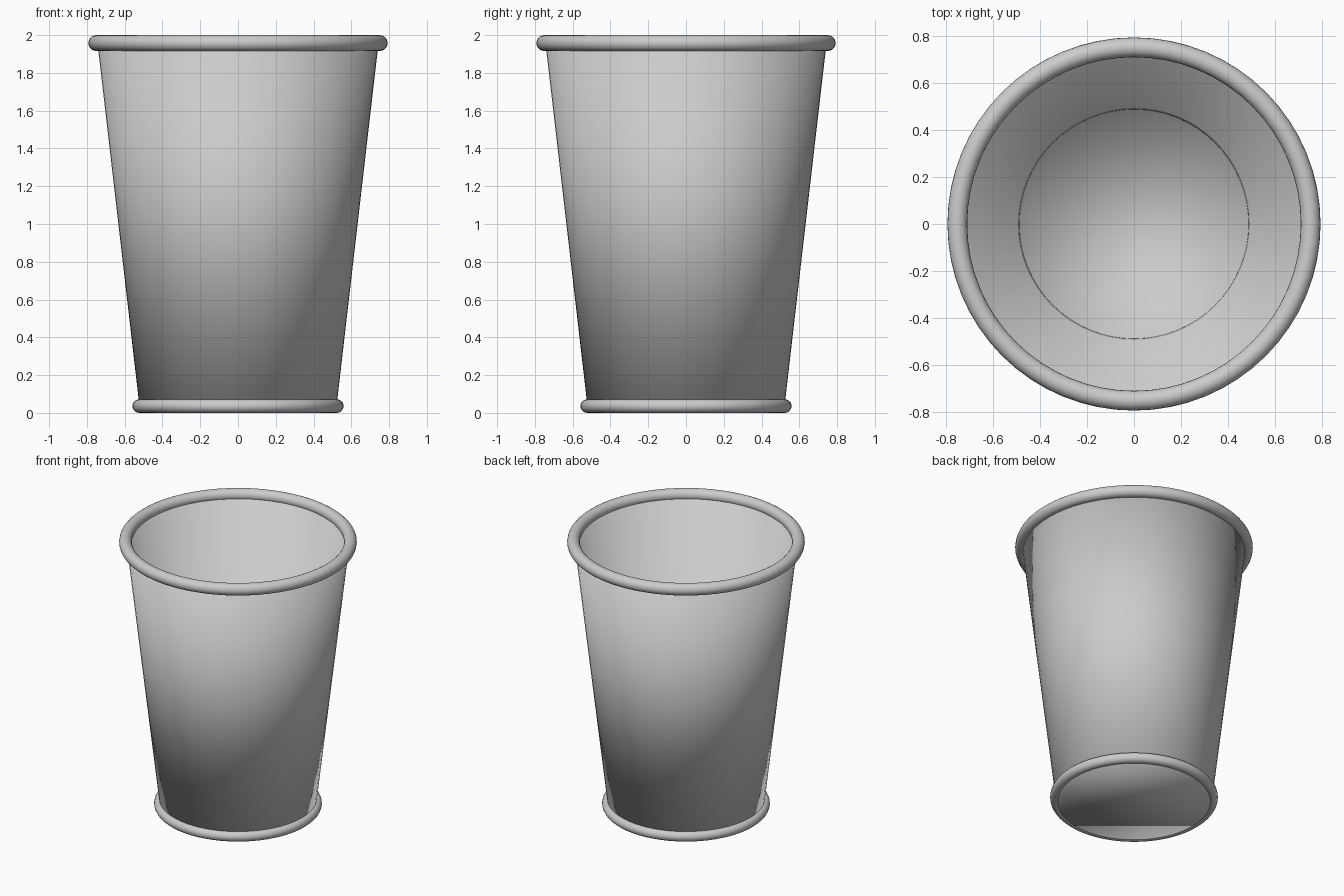
import bpy

if "Cube" in bpy.data.objects:
    bpy.data.objects.remove(bpy.data.objects["Cube"])

SEGMENTS = 64


def ring(name, major, minor, z):
    """Rolled round bead running around the cup."""
    bpy.ops.mesh.primitive_torus_add(
        major_segments=SEGMENTS, minor_segments=20,
        major_radius=major, minor_radius=minor, location=(0, 0, z))
    obj = bpy.context.object
    obj.name = name
    bpy.ops.object.shade_smooth()
    return obj


# Tapered cup wall with its floor, open at the top
bottom_z, top_z = 0.003, 1.965
bpy.ops.mesh.primitive_cone_add(
    vertices=SEGMENTS, radius1=0.518, radius2=0.745, depth=top_z - bottom_z,
    end_fill_type='NGON', location=(0, 0, (bottom_z + top_z) / 2))
cup = bpy.context.object
cup.name = "cup_body"

# Remove the lid face
bpy.ops.object.mode_set(mode='EDIT')
bpy.ops.mesh.select_all(action='DESELECT')
bpy.ops.object.mode_set(mode='OBJECT')
for face in cup.data.polygons:
    face.select = face.normal.z > 0.9
bpy.ops.object.mode_set(mode='EDIT')
bpy.ops.mesh.delete(type='FACE')
bpy.ops.object.mode_set(mode='OBJECT')
bpy.ops.object.shade_smooth()

# Wall thickness, grown inward
solid = cup.modifiers.new("wall_thickness", 'SOLIDIFY')
solid.thickness = 0.03
solid.offset = -1
solid.use_even_offset = True

# Rolled rim and base bead
ring("top_rim", 0.75, 0.042, 1.958)
ring("base_ring", 0.523, 0.036, 0.036)
